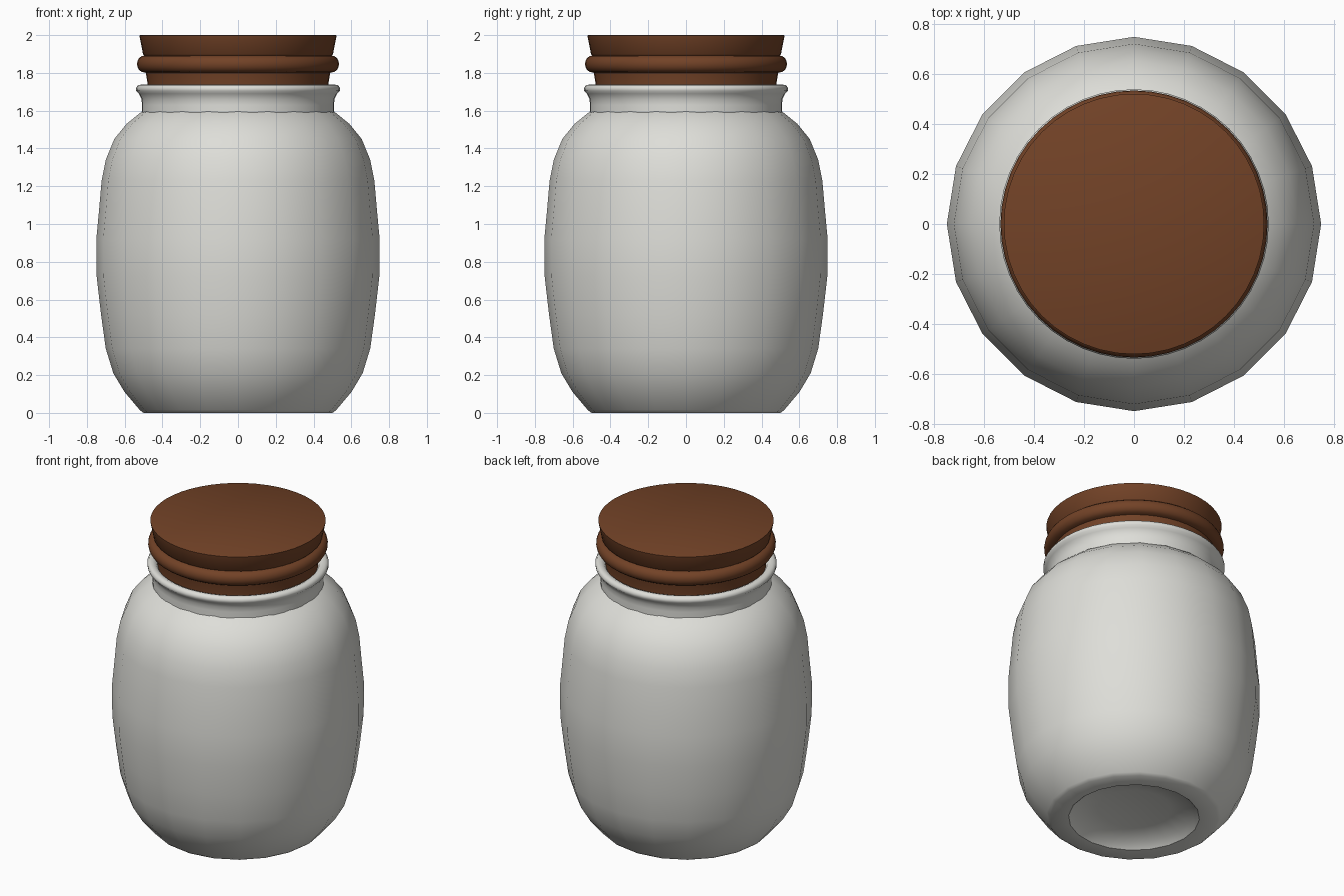
import bpy, bmesh, math

if "Cube" in bpy.data.objects:
    bpy.data.objects.remove(bpy.data.objects["Cube"])


def material(name, rgb):
    m = bpy.data.materials.new(name)
    m.diffuse_color = (*rgb, 1.0)
    m.use_nodes = True
    m.node_tree.nodes["Principled BSDF"].inputs["Base Color"].default_value = m.diffuse_color
    return m


def lathe(name, profile, sides, mat, angle):
    """Spin (radius, z) points around z; radius 0 makes a pole."""
    bm = bmesh.new()
    rings = []
    for r, z in profile:
        if r == 0:
            rings.append([bm.verts.new((0, 0, z))] * sides)
        else:
            rings.append([bm.verts.new((r * math.cos(2 * math.pi * i / sides),
                                        r * math.sin(2 * math.pi * i / sides), z))
                          for i in range(sides)])
    for a, b in zip(rings, rings[1:]):
        for i in range(sides):
            j = (i + 1) % sides
            bm.faces.new(list(dict.fromkeys((a[i], a[j], b[j], b[i]))))
    bmesh.ops.recalc_face_normals(bm, faces=bm.faces)
    me = bpy.data.meshes.new(name)
    bm.to_mesh(me)
    bm.free()
    me.materials.append(mat)
    ob = bpy.data.objects.new(name, me)
    bpy.context.collection.objects.link(ob)
    bpy.ops.object.select_all(action='DESELECT')
    ob.select_set(True)
    bpy.context.view_layer.objects.active = ob
    bpy.ops.object.shade_smooth_by_angle(angle=math.radians(angle))
    return ob


ceramic = material("off white ceramic", (0.73, 0.73, 0.69))
wood = material("brown wood", (0.17, 0.055, 0.02))

# Coarse rounded body with a recessed, domed base
lathe("jar_body", [(0, 0.07), (0.22, 0.06), (0.35, 0.035), (0.39, 0.0), (0.50, 0.0),
                   (0.52, 0.015), (0.60, 0.11), (0.66, 0.21), (0.70, 0.34),
                   (0.725, 0.52), (0.748, 0.72), (0.75, 0.92), (0.735, 1.08),
                   (0.722, 1.23), (0.70, 1.34), (0.655, 1.45), (0.59, 1.53),
                   (0.51, 1.595), (0.47, 1.61)], 20, ceramic, 40)

# Neck with a flared lip, open at the top and hollow inside
lathe("jar_neck", [(0.51, 1.56), (0.509, 1.63), (0.51, 1.66), (0.525, 1.69),
                   (0.539, 1.705), (0.54, 1.72), (0.53, 1.735), (0.51, 1.738),
                   (0.49, 1.73), (0.47, 1.70), (0.47, 1.58)], 48, ceramic, 50)

# Stopper lid: plug, collar, rounded bead and tapered cap
bead = [(0.495 + 0.04 * math.sin(t * math.pi / 8),
         1.847 - 0.045 * math.cos(t * math.pi / 8)) for t in range(9)]
lathe("lid", [(0, 1.60), (0.455, 1.60), (0.455, 1.70), (0.478, 1.71), (0.478, 1.74),
              (0.488, 1.80)] + bead +
      [(0.503, 1.90), (0.522, 1.998), (0.518, 2.0), (0, 2.0)], 48, wood, 35)
